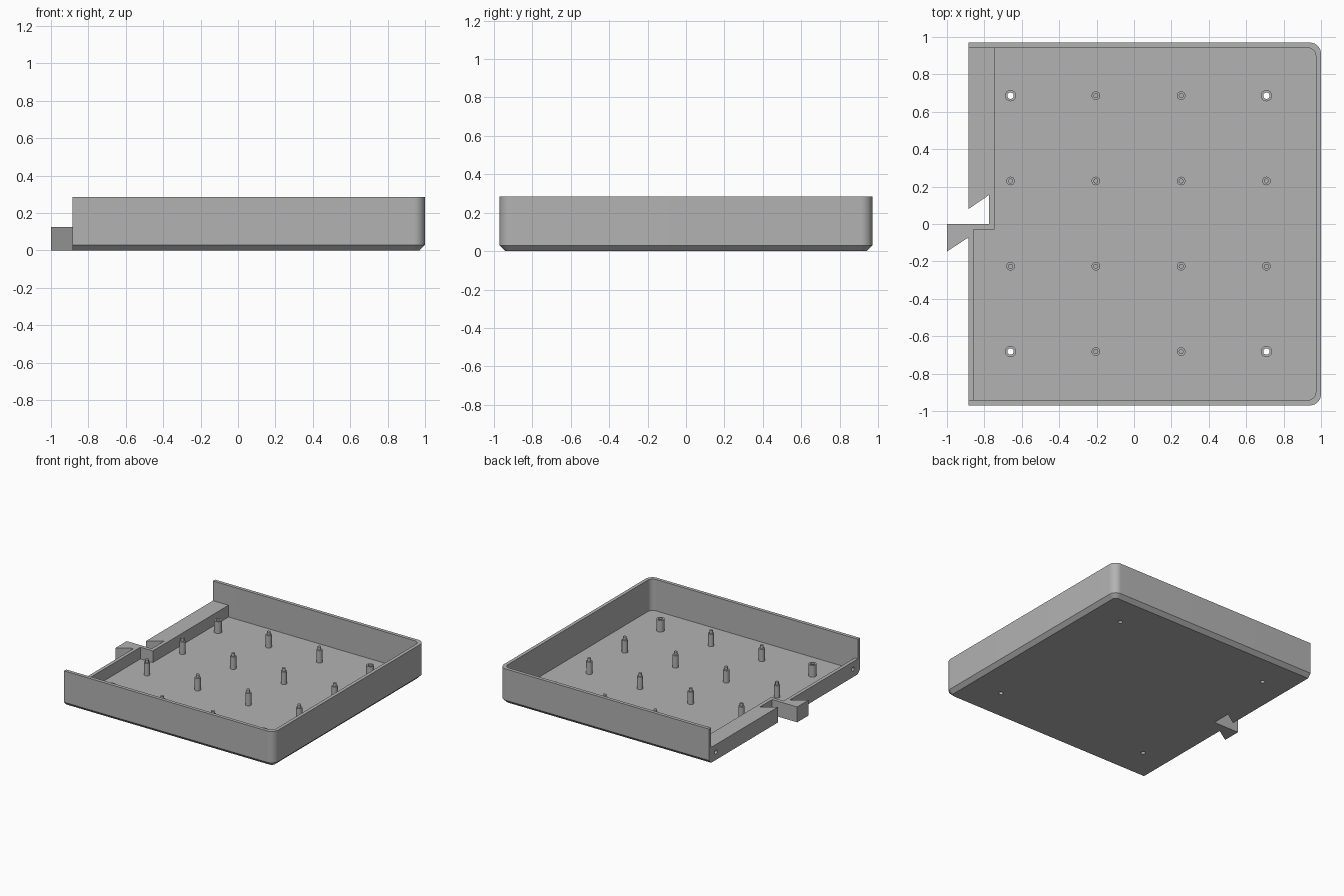
import bpy, bmesh, math

if "Cube" in bpy.data.objects:
    bpy.data.objects.remove(bpy.data.objects["Cube"], do_unlink=True)

LEFT, RIGHT, SIDE = -0.885, 1.0, 0.97
TOP, FLOOR, RAIL, WALL = 0.285, 0.03, 0.125, 0.028

grey = bpy.data.materials.new("plain grey")
grey.use_nodes = True
grey.diffuse_color = (0.45, 0.45, 0.45, 1)
grey.node_tree.nodes["Principled BSDF"].inputs["Base Color"].default_value = grey.diffuse_color


def finish(name, bm):
    bmesh.ops.recalc_face_normals(bm, faces=bm.faces)
    mesh = bpy.data.meshes.new(name)
    bm.to_mesh(mesh)
    bm.free()
    mesh.materials.append(grey)
    obj = bpy.data.objects.new(name, mesh)
    bpy.context.collection.objects.link(obj)
    return obj


def loft(name, rings):
    """Solid through matching rings of (points, height)."""
    bm = bmesh.new()
    loops = [[bm.verts.new((x, y, z)) for x, y in pts] for pts, z in rings]
    n = len(loops[0])
    for a, b in zip(loops, loops[1:]):
        for i in range(n):
            j = (i + 1) % n
            bm.faces.new((a[i], a[j], b[j], b[i]))
    bm.faces.new(loops[0])
    bm.faces.new(loops[-1])
    return finish(name, bm)


def prism(name, pts, z0, z1):
    return loft(name, [(pts, z0), (pts, z1)])


def lathe(name, profile, x, y, closed=False, steps=24):
    """Turn a (radius, height) profile about a vertical axis."""
    bm = bmesh.new()
    loops = [[bm.verts.new((x + r * math.cos(math.tau * i / steps),
                            y + r * math.sin(math.tau * i / steps), z))
              for i in range(steps)] for r, z in profile]
    pairs = list(zip(loops, loops[1:]))
    if closed:
        pairs.append((loops[-1], loops[0]))
    else:
        bm.faces.new(loops[0])
        bm.faces.new(loops[-1])
    for a, b in pairs:
        for i in range(steps):
            j = (i + 1) % steps
            bm.faces.new((a[i], a[j], b[j], b[i]))
    return finish(name, bm)


def rounded_right(inset, radius, steps=12):
    """The two rounded corners on the right, front to back."""
    x, y = RIGHT - inset - radius, SIDE - inset - radius
    quarter = [math.pi / 2 * i / steps for i in range(steps + 1)]
    back = [(x + radius * math.cos(a), y + radius * math.sin(a)) for a in quarter]
    return [(px, -py) for px, py in reversed(back)] + back


def outline(inset, radius):
    y = SIDE - inset
    return [(LEFT, -y)] + rounded_right(inset, radius) + [(LEFT, y)]


def cut(target, cutter):
    mod = target.modifiers.new("cut", "BOOLEAN")
    mod.operation, mod.solver, mod.object = "DIFFERENCE", "EXACT", cutter
    bpy.ops.object.select_all(action="DESELECT")
    bpy.context.view_layer.objects.active = target
    target.select_set(True)
    bpy.ops.object.modifier_apply(modifier=mod.name)
    bpy.data.objects.remove(cutter, do_unlink=True)


# Tray body with bevelled lower edge
tray = loft("tray", [(outline(0.03, 0.03), 0), (outline(0, 0.06), 0.03), (outline(0, 0.06), TOP)])

# Hollow inside, leaving a thin and a thick rail along the open side
inner = SIDE - WALL
cavity = ([(LEFT + WALL, -inner)] + rounded_right(WALL, 0.045)
          + [(-0.745, inner), (-0.745, -0.03), (LEFT + WALL, -0.03)])
cut(tray, prism("cavity_cutter", cavity, FLOOR, 0.5))
cut(tray, prism("opening_cutter", [(-1.1, -inner), (-0.7, -inner), (-0.7, inner), (-1.1, inner)],
                RAIL, 0.6))

# Slanted socket through the thick rail
cut(tray, prism("socket_cutter", [(-0.95, 0), (-0.775, 0), (-0.775, 0.155), (-0.95, 0.036)], -0.1, 0.4))

# Peg holes in the end faces of the rails
for y in (-0.88, 0.88):
    bm = bmesh.new()
    bmesh.ops.create_cone(bm, cap_ends=True, segments=24, radius1=0.016, radius2=0.016, depth=0.16)
    hole = finish("peg_hole_cutter", bm)
    hole.rotation_euler.y = math.pi / 2
    hole.location = (LEFT, y, 0.065)
    bpy.context.view_layer.update()
    cut(tray, hole)

# Interlocking tongue
parts = [tray, prism("tongue", [(-1, 0), (-1, -0.147), (LEFT, -0.072), (LEFT, 0)], 0, RAIL)]

# Grid of posts: hollow screw posts at the corners, stepped pins elsewhere
for i in range(4):
    for j in range(4):
        x, y = -0.66 + 0.456 * i, -0.682 + 0.456 * j
        if i in (0, 3) and j in (0, 3):
            cut(tray, lathe("screw_hole_cutter", [(0.017, -0.1), (0.017, 0.2)], x, y))
            parts.append(lathe("screw_post", [(0.017, FLOOR), (0.03, FLOOR), (0.03, RAIL), (0.017, RAIL)],
                               x, y, closed=True))
        else:
            parts.append(lathe("locating_pin", [(0.023, FLOOR), (0.023, 0.13), (0.013, 0.13), (0.013, 0.155)],
                               x, y))

bpy.ops.object.select_all(action="DESELECT")
for part in parts:
    part.select_set(True)
bpy.context.view_layer.objects.active = tray
bpy.ops.object.shade_smooth_by_angle(angle=math.radians(30))
